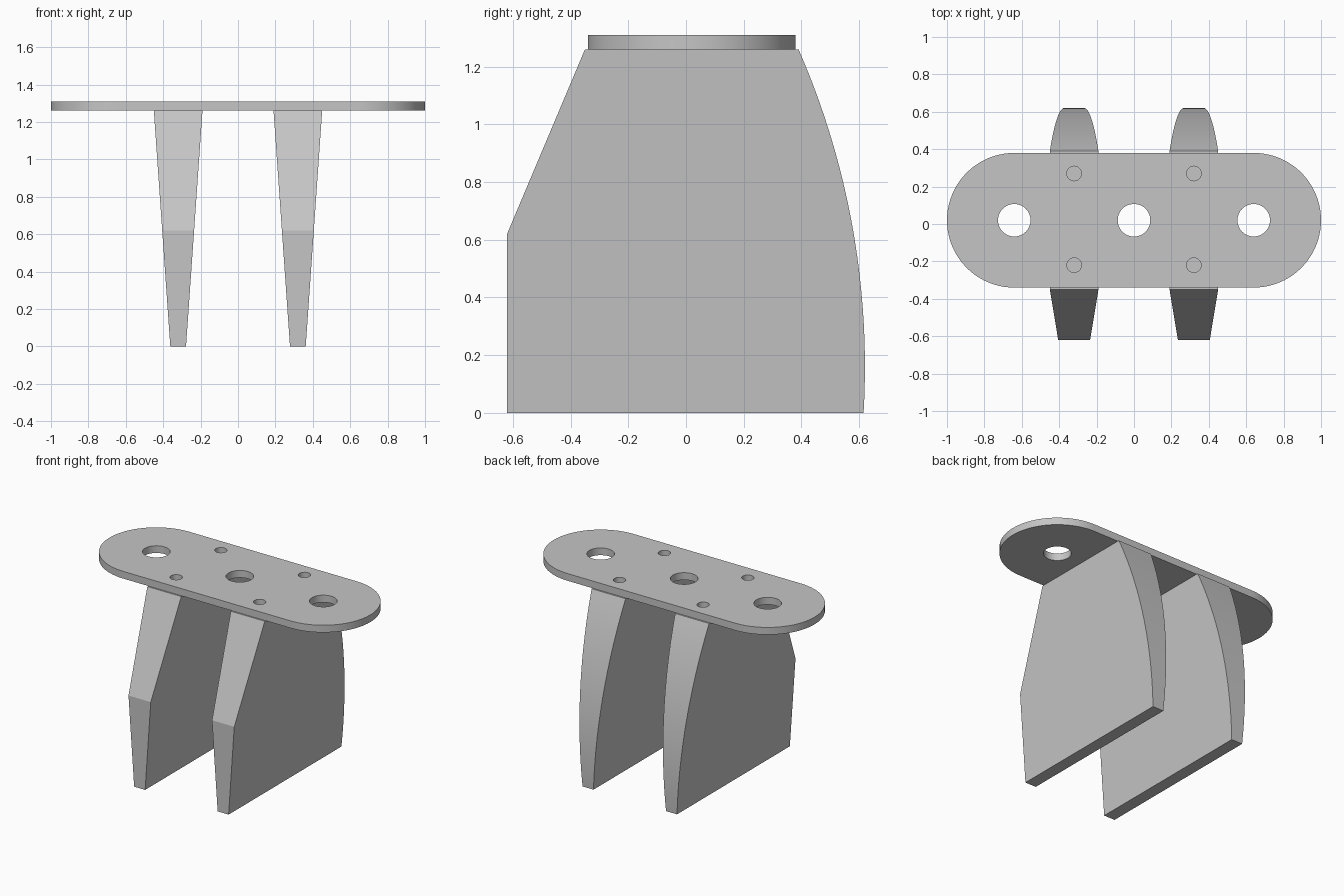
import bpy
import bmesh
from math import sin, cos, pi, radians, sqrt
from mathutils import Vector

cube = bpy.data.objects.get("Cube")
if cube:
    bpy.data.objects.remove(cube, do_unlink=True)

# Single plain grey finish
grey = bpy.data.materials.new("light grey")
grey.use_nodes = True
color = (0.56, 0.56, 0.56, 1)
grey.diffuse_color = color
grey.node_tree.nodes["Principled BSDF"].inputs["Base Color"].default_value = color

PLATE_BOTTOM, PLATE_TOP = 1.26, 1.31
PLATE_Y, PLATE_R, END_X = 0.02, 0.36, 0.64
FIN_X = 0.32


def finish(name, bm):
    bmesh.ops.recalc_face_normals(bm, faces=bm.faces)
    mesh = bpy.data.meshes.new(name)
    bm.to_mesh(mesh)
    bm.free()
    mesh.materials.append(grey)
    obj = bpy.data.objects.new(name, mesh)
    bpy.context.collection.objects.link(obj)
    bpy.ops.object.select_all(action="DESELECT")
    obj.select_set(True)
    bpy.context.view_layer.objects.active = obj
    bpy.ops.object.shade_smooth_by_angle(angle=radians(15))
    return obj


def arc(cx, cy, r, start, sweep, steps):
    return [(cx + r * cos(start + sweep * i / steps),
             cy + r * sin(start + sweep * i / steps)) for i in range(steps + 1)]


def add_loop(bm, points, z):
    verts = [bm.verts.new((x, y, z)) for x, y in points]
    return [bm.edges.new((verts[i - 1], v)) for i, v in enumerate(verts)]


# Top plate: rounded-end slab with three large holes and four screw holes
bm = bmesh.new()
outline = arc(END_X, PLATE_Y, PLATE_R, -pi / 2, pi, 40)
outline += arc(-END_X, PLATE_Y, PLATE_R, pi / 2, pi, 40)
edges = add_loop(bm, outline, PLATE_BOTTOM)
for x in (-END_X, 0, END_X):
    edges += add_loop(bm, arc(x, PLATE_Y, 0.087, 0, 2 * pi, 48)[:-1], PLATE_BOTTOM)
for x in (-FIN_X, FIN_X):
    for y in (-0.22, 0.27):
        edges += add_loop(bm, arc(x, y, 0.039, 0, 2 * pi, 32)[:-1], PLATE_BOTTOM)
bmesh.ops.triangle_fill(bm, use_beauty=True, edges=edges, normal=(0, 0, 1))
ext = bmesh.ops.extrude_face_region(bm, geom=bm.faces[:], use_keep_orig=True)
top = [g for g in ext["geom"] if isinstance(g, bmesh.types.BMVert)]
bmesh.ops.translate(bm, verts=top, vec=Vector((0, 0, PLATE_TOP - PLATE_BOTTOM)))
finish("top_plate", bm)

# Fins: straight front with a chamfer, curved back, tapering in thickness downwards
BACK_R, BACK_Z, BACK_Y = 2.745, 0.16, 0.62
profile = [(-0.62, 0), (-0.62, 0.62), (-0.35, PLATE_BOTTOM)]
STEPS = 28
for i in range(STEPS + 1):
    z = PLATE_BOTTOM * (1 - i / STEPS)
    profile.append((BACK_Y - BACK_R + sqrt(BACK_R ** 2 - (z - BACK_Z) ** 2), z))


def half_width(z):
    return 0.042 + (0.13 - 0.042) * z / PLATE_BOTTOM


for name, cx in (("right_fin", -FIN_X), ("left_fin", FIN_X)):
    bm = bmesh.new()
    sides = [[bm.verts.new((cx + s * half_width(z), y, z)) for y, z in profile]
             for s in (-1, 1)]
    for side in sides:
        bm.faces.new(side)
    a, b = sides
    for i in range(len(profile)):
        bm.faces.new((a[i - 1], a[i], b[i], b[i - 1]))
    finish(name, bm)
